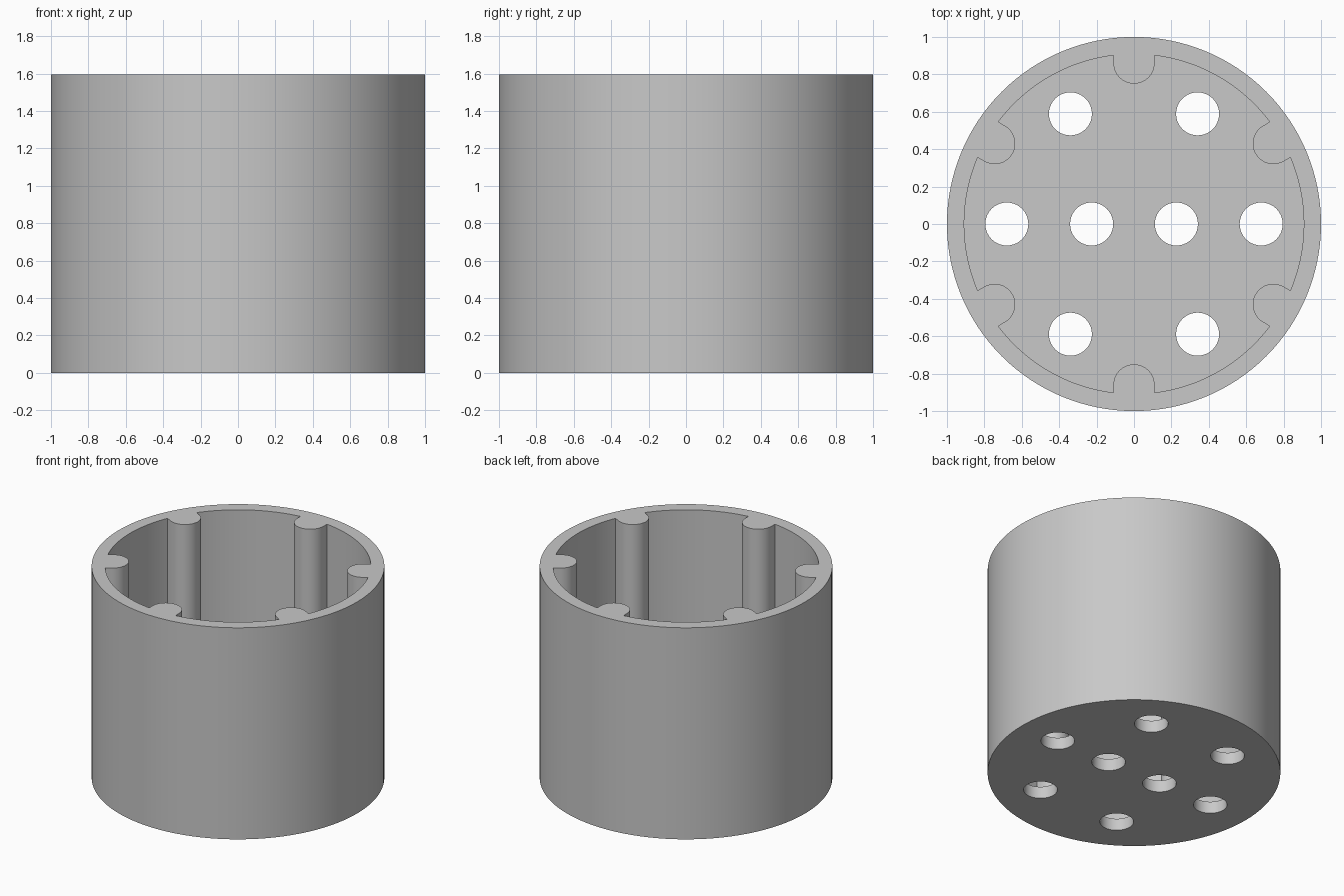
import bpy
import bmesh
from math import pi, cos, sin, asin, radians
from mathutils import Vector, Matrix

RADIUS, HEIGHT = 1.0, 1.595
INNER, FLOOR = 0.908, 0.09
RIB_R, RIB_DIST = 0.11, 0.86
HOLE_R, HOLE_DIST = 0.115, 0.68

if "Cube" in bpy.data.objects:
    bpy.data.objects.remove(bpy.data.objects["Cube"], do_unlink=True)

grey = bpy.data.materials.new("light grey")
grey.use_nodes = True
grey.diffuse_color = (0.58, 0.58, 0.58, 1)
grey.node_tree.nodes["Principled BSDF"].inputs["Base Color"].default_value = grey.diffuse_color


def arc(radius, start, end, steps, centre=(0, 0)):
    """Points on an arc, both ends included."""
    angles = [start + (end - start) * i / steps for i in range(steps + 1)]
    return [Vector((centre[0] + radius * cos(a), centre[1] + radius * sin(a))) for a in angles]


def circle(radius, steps, centre=(0, 0)):
    return arc(radius, 0, 2 * pi, steps, centre)[:-1]


def prism(name, outlines, bottom, top):
    """Extrude closed outlines into one solid mesh object."""
    bm = bmesh.new()
    for outline in outlines:
        face = bm.faces.new([bm.verts.new((p.x, p.y, bottom)) for p in outline])
        extruded = bmesh.ops.extrude_face_region(bm, geom=[face], use_keep_orig=True)["geom"]
        verts = [v for v in extruded if isinstance(v, bmesh.types.BMVert)]
        bmesh.ops.translate(bm, verts=verts, vec=(0, 0, top - bottom))
    bmesh.ops.recalc_face_normals(bm, faces=bm.faces)
    mesh = bpy.data.meshes.new(name)
    bm.to_mesh(mesh)
    bm.free()
    mesh.materials.append(grey)
    obj = bpy.data.objects.new(name, mesh)
    bpy.context.collection.objects.link(obj)
    return obj


def cut(target, cutter):
    """Subtract the cutter, apply the result and remove the cutter."""
    cutter.hide_render = True
    mod = target.modifiers.new("cut", "BOOLEAN")
    mod.operation, mod.solver, mod.object = "DIFFERENCE", "EXACT", cutter
    bpy.context.view_layer.objects.active = target
    bpy.ops.object.modifier_apply(modifier=mod.name)
    bpy.data.objects.remove(cutter, do_unlink=True)


# Cup body
cup = prism("cup_body", [circle(RADIUS, 128)], 0, HEIGHT)

# Cavity outline: six round-nosed ribs joined by stretches of inner wall
half = asin(RIB_R / INNER)
sector = arc(RIB_R, -pi / 2, -3 * pi / 2, 20, (RIB_DIST, 0))
sector += arc(INNER, half, pi / 3 - half, 20)
cavity = []
for k in range(6):
    turn = Matrix.Rotation(radians(30 + 60 * k), 2)
    cavity += [turn @ p for p in sector]
cut(cup, prism("cavity_cutter", [cavity], FLOOR, HEIGHT + 0.2))

# Floor holes: a ring of six and two near the middle
centres = circle(HOLE_DIST, 6) + circle(HOLE_DIST / 3, 2)
cut(cup, prism("hole_cutter", [circle(HOLE_R, 40, c) for c in centres], -0.2, FLOOR + 0.2))

# Smooth walls with crisp rims
bpy.ops.object.select_all(action="DESELECT")
cup.select_set(True)
bpy.context.view_layer.objects.active = cup
bpy.ops.object.shade_smooth_by_angle(angle=radians(30))
